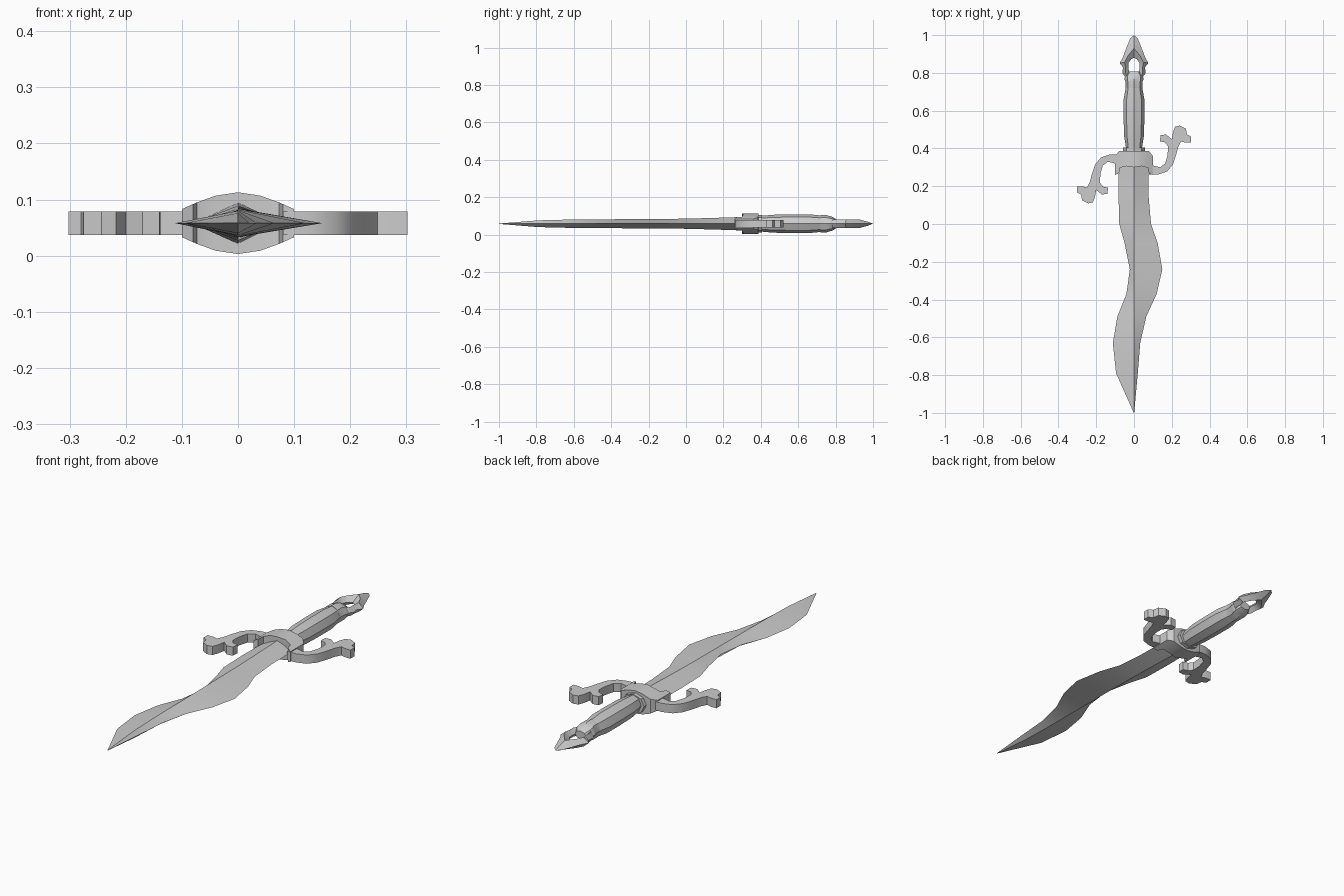
import bpy, bmesh, math

cube = bpy.data.objects.get("Cube")
if cube:
    bpy.data.objects.remove(cube, do_unlink=True)

MID = 0.058  # height of the flat centre plane

metal = bpy.data.materials.new("grey_metal")
metal.use_nodes = True
GREY = (0.6, 0.6, 0.6, 1)
metal.diffuse_color = GREY
metal.node_tree.nodes["Principled BSDF"].inputs["Base Color"].default_value = GREY


def finish(name, bm, angle=30):
    bmesh.ops.remove_doubles(bm, verts=bm.verts, dist=0.0005)
    bmesh.ops.recalc_face_normals(bm, faces=bm.faces)
    mesh = bpy.data.meshes.new(name)
    bm.to_mesh(mesh)
    bm.free()
    mesh.materials.append(metal)
    obj = bpy.data.objects.new(name, mesh)
    bpy.context.collection.objects.link(obj)
    obj.location.z = MID
    bpy.ops.object.select_all(action='DESELECT')
    obj.select_set(True)
    bpy.context.view_layer.objects.active = obj
    bpy.ops.object.shade_smooth_by_angle(angle=math.radians(angle))
    return obj


def loft(bm, rings):
    """Bridge closed rings of equal length and cap both ends."""
    loops = [[bm.verts.new(p) for p in ring] for ring in rings]
    n = len(loops[0])
    for a, b in zip(loops, loops[1:]):
        for i in range(n):
            j = (i + 1) % n
            bm.faces.new((a[i], a[j], b[j], b[i]))
    bm.faces.new(loops[0])
    bm.faces.new(loops[-1])


# Wavy blade: diamond section with a straight central ridge
# stations: y, left edge, right edge, half thickness
stations = [(0.33, -0.08, 0.075, 0.037), (0.15, -0.082, 0.077, 0.031),
            (0, -0.078, 0.09, 0.027), (-0.1, -0.05, 0.125, 0.026),
            (-0.24, -0.022, 0.15, 0.025), (-0.37, -0.04, 0.12, 0.024),
            (-0.49, -0.088, 0.065, 0.023), (-0.63, -0.112, 0.033, 0.022),
            (-0.79, -0.095, 0.02, 0.018), (-1, -0.001, 0.001, 0.001)]
bm = bmesh.new()
loft(bm, [[(l, y, 0), (0, y, h), (r, y, 0), (0, y, -h)] for y, l, r, h in stations])
finish("blade", bm, 25)

# Guard block: lens-shaped height, scalloped front edge
# columns: x, front y, back y, half height
half = [(0, 0.3, 0.387, 0.055), (0.04, 0.306, 0.387, 0.049), (0.073, 0.298, 0.386, 0.037),
        (0.08, 0.268, 0.385, 0.034), (0.1, 0.26, 0.36, 0.025)]
columns = [(-x, f, b, h) for x, f, b, h in half[:0:-1]] + half
bm = bmesh.new()
loft(bm, [[(x, f, -h), (x, b, -h), (x, b, h), (x, f, h)] for x, f, b, h in columns])
finish("guard_block", bm)

# Guard arms: one outline, the second turned half way round
arm = [(0.08, 0.36), (0.1, 0.31), (0.138, 0.3), (0.165, 0.32), (0.178, 0.365),
       (0.18, 0.41), (0.165, 0.432), (0.138, 0.438), (0.14, 0.47), (0.17, 0.474),
       (0.2, 0.45), (0.206, 0.484), (0.217, 0.515), (0.243, 0.521), (0.275, 0.505),
       (0.28, 0.474), (0.302, 0.463), (0.302, 0.431), (0.27, 0.431), (0.249, 0.437),
       (0.235, 0.41), (0.222, 0.363), (0.206, 0.315), (0.175, 0.278), (0.127, 0.262),
       (0.08, 0.262)]
for name, s in (("left_guard_arm", 1), ("right_guard_arm", -1)):
    bm = bmesh.new()
    loft(bm, [[(s * x, 0.315 + s * (y - 0.315), z) for x, y in arm] for z in (-0.021, 0.021)])
    finish(name, bm, 35)


# Turned parts along the handle: y, half width, half height
def turned(name, profile, sides=8):
    bm = bmesh.new()
    angles = [math.tau * i / sides for i in range(sides)]
    loft(bm, [[(w * math.sin(a), y, h * math.cos(a)) for a in angles] for y, w, h in profile])
    finish(name, bm)


turned("lower_collar", [(0.37, 0.058, 0.046), (0.405, 0.058, 0.046)])
turned("grip", [(0.4, 0.042, 0.042), (0.47, 0.053, 0.048), (0.56, 0.055, 0.05),
                (0.66, 0.055, 0.05), (0.73, 0.042, 0.043)])
turned("upper_collar", [(0.72, 0.044, 0.046), (0.752, 0.044, 0.046),
                        (0.765, 0.05, 0.042), (0.785, 0.048, 0.036), (0.808, 0.03, 0.02)])

# Open pommel: diamond-section loop closing to a point
# stations: outer edge, ridge, inner edge, ridge height
loop = [((0.04, 0.768), (0.03, 0.768), (0.01, 0.775), 0.02),
        ((0.062, 0.8), (0.045, 0.8), (0.026, 0.805), 0.022),
        ((0.058, 0.83), (0.045, 0.83), (0.03, 0.83), 0.022),
        ((0.076, 0.852), (0.05, 0.856), (0.028, 0.855), 0.022),
        ((0.06, 0.88), (0.034, 0.888), (0.014, 0.873), 0.022),
        ((0.045, 0.92), (0, 0.93), (0, 0.88), 0.022),
        ((0.02, 0.982), (0, 0.975), (0, 0.93), 0.01),
        ((0, 1), (0, 1), (0, 1), 0)]
bm = bmesh.new()
for s in (1, -1):
    rings = [[bm.verts.new((s * x, y, z)) for (x, y), z in ((o, 0), (r, h), (i, 0), (r, -h))]
             for o, r, i, h in loop]
    for a, b in zip(rings, rings[1:]):
        for k in range(4):
            quad = (a[k], a[k - 1], b[k - 1], b[k])
            if any(abs(v.co.x) > 0.001 for v in quad):
                bm.faces.new(quad)
finish("pommel_loop", bm)
